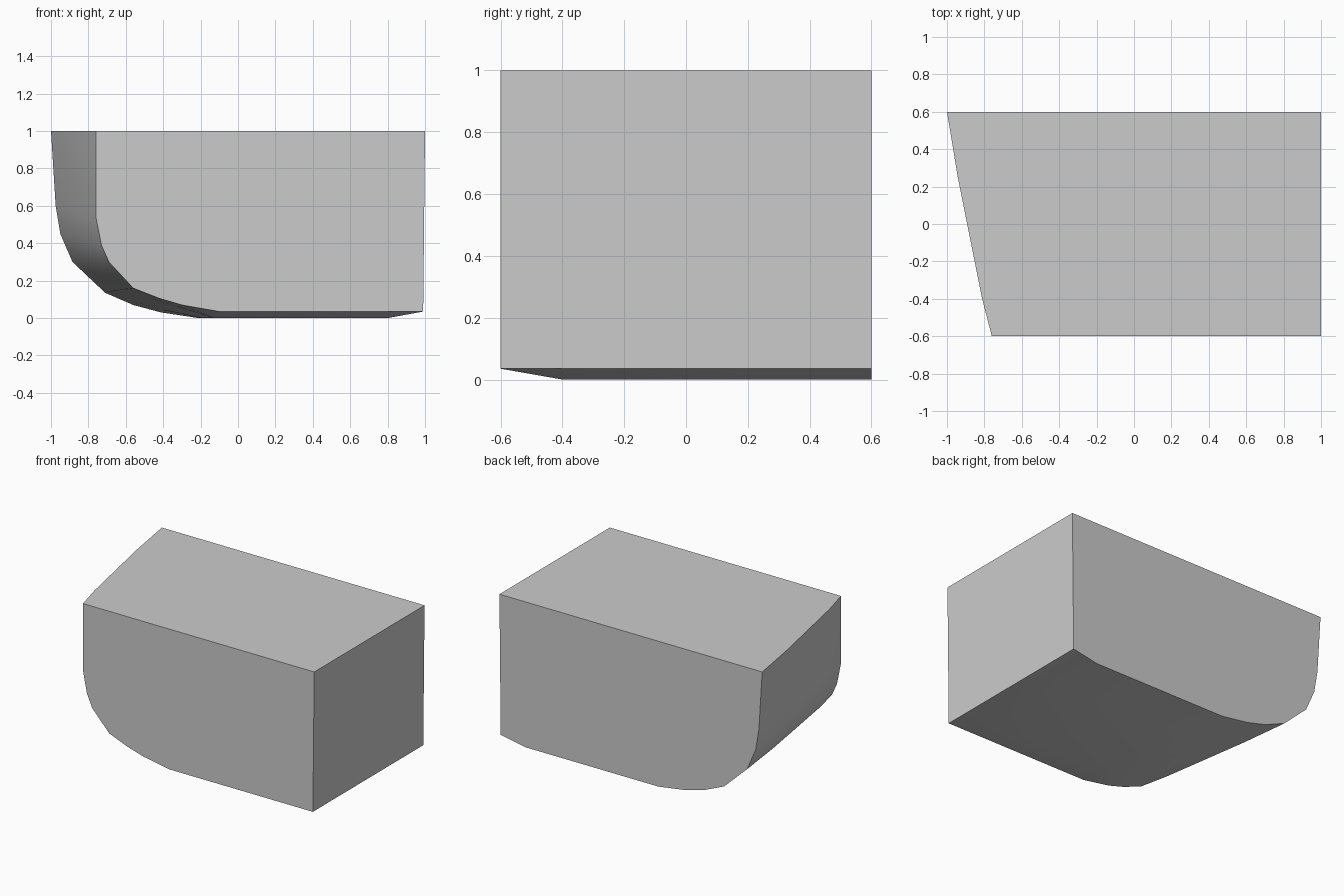
import bpy, bmesh

if "Cube" in bpy.data.objects:
    bpy.data.objects.remove(bpy.data.objects["Cube"])

# Front and back outlines (x, z), matching point for point
FRONT = [(-.76, 1), (-.76, .54), (-.73, .39), (-.69, .30), (-.56, .16), (-.42, .105),
         (-.30, .07), (-.10, .035), (.80, .035), (.99, .035), (1, 1)]
BACK = [(-1, 1), (-.975, .60), (-.95, .45), (-.885, .30), (-.71, .135), (-.56, .07),
        (-.41, .03), (-.21, 0), (.80, 0), (.99, .035), (1, 1)]


def section(y, bulge=0.0, flat=False):
    """Blend the outlines at depth y, with a slight outward bulge on the curved end."""
    t = (y + .6) / 1.2
    pts = []
    for i, ((xa, za), (xb, zb)) in enumerate(zip(FRONT, BACK)):
        x, z = xa + (xb - xa) * t, za + (zb - za) * t
        if i < 8:
            x -= bulge
        if flat and i in (7, 8):
            z = 0
        pts.append((x, y, z))
    return pts


mat = bpy.data.materials.new("plain grey")
mat.diffuse_color = (.6, .6, .6, 1)
mat.use_nodes = True
mat.node_tree.nodes["Principled BSDF"].inputs["Base Color"].default_value = mat.diffuse_color

# Block with a rounded, slanted end and a shallow keel
bm = bmesh.new()
rings = [[bm.verts.new(p) for p in section(*a)] for a in
         ((-.6,), (-.4, .012, True), (.25, .012, True), (.6,))]
n = len(FRONT)
for a, b in zip(rings, rings[1:]):
    for i in range(n):
        j = (i + 1) % n
        bm.faces.new((a[i], a[j], b[j], b[i]))
bm.faces.new(rings[0])
bm.faces.new(rings[-1][::-1])
bmesh.ops.recalc_face_normals(bm, faces=bm.faces)
mesh = bpy.data.meshes.new("rounded_block")
bm.to_mesh(mesh)
bm.free()
mesh.materials.append(mat)
block = bpy.data.objects.new("rounded_block", mesh)
bpy.context.collection.objects.link(block)

# Soft curved end, crisp outer edges
bpy.context.view_layer.objects.active = block
block.select_set(True)
bpy.ops.object.shade_smooth_by_angle(angle=.45)
